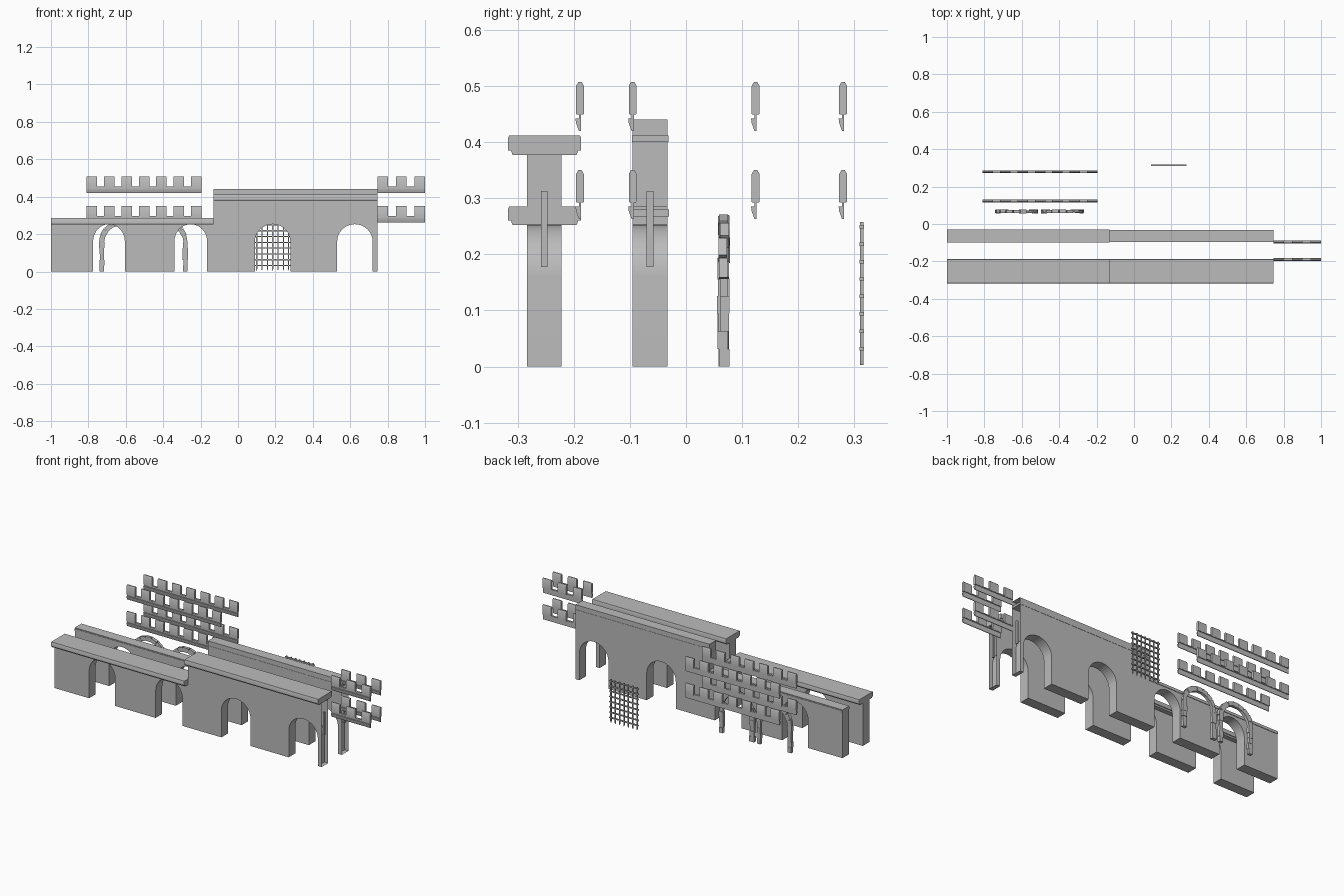
import bpy, bmesh, math, random
from mathutils import Vector

random.seed(3)
if "Cube" in bpy.data.objects:
    bpy.data.objects.remove(bpy.data.objects["Cube"])

stone = bpy.data.materials.new("grey_stone")
stone.use_nodes = True
GREY = (0.5, 0.5, 0.5, 1)
stone.diffuse_color = GREY
stone.node_tree.nodes["Principled BSDF"].inputs["Base Color"].default_value = GREY


def finish(name, bm):
    bmesh.ops.recalc_face_normals(bm, faces=bm.faces)
    mesh = bpy.data.meshes.new(name)
    bm.to_mesh(mesh)
    bm.free()
    mesh.materials.append(stone)
    mesh.shade_smooth()
    mesh.set_sharp_from_angle(angle=math.radians(30))
    obj = bpy.data.objects.new(name, mesh)
    bpy.context.collection.objects.link(obj)
    return obj


def add_prism(bm, points, axis, a, b):
    """Extrude a flat outline from a to b along the x or y axis."""
    place = (lambda p, t: (t, p[0], p[1])) if axis == "x" else (lambda p, t: (p[0], t, p[1]))
    first = [bm.verts.new(place(p, a)) for p in points]
    last = [bm.verts.new(place(p, b)) for p in points]
    bm.faces.new(first)
    bm.faces.new(last[::-1])
    n = len(points)
    for i in range(n):
        j = (i + 1) % n
        bm.faces.new((first[i], last[i], last[j], first[j]))


def add_box(bm, x0, x1, y0, y1, z0, z1):
    add_prism(bm, [(x0, z0), (x1, z0), (x1, z1), (x0, z1)], "y", y0, y1)


LEFT, STEP, RIGHT = -1.0, -0.13, 0.745
ARCHES = [(-0.775, -0.605), (-0.34, -0.165), (0.09, 0.28), (0.53, 0.72)]
SPRING, CROWN = 0.16, 0.253


# Arcaded wall with a low and a tall run, hollow at its right end
def arcade_wall(name, y0, y1, low, tall):
    outline = [(LEFT, 0)]
    for a, b in ARCHES:
        outline.append((a, 0))
        for i in range(17):
            t = math.pi * (1 - i / 16)
            outline.append(((a + b) / 2 + (b - a) / 2 * math.cos(t),
                            SPRING + (CROWN - SPRING) * math.sin(t)))
        outline.append((b, 0))
    outline += [(RIGHT, 0), (RIGHT, tall), (STEP, tall), (STEP, low), (LEFT, low)]
    bm = bmesh.new()
    add_prism(bm, outline, "y", y0, y1)
    open_end = [f for f in bm.faces if all(abs(v.co.x - RIGHT) < 1e-4 for v in f.verts)]
    bmesh.ops.delete(bm, geom=open_end, context="FACES_ONLY")
    finish(name, bm)
    # slim upright plate inside the open end
    bm = bmesh.new()
    mid = (y0 + y1) / 2
    add_box(bm, RIGHT - 0.01, RIGHT, mid - 0.006, mid + 0.006, 0.177, 0.313)
    finish(name + "_end_plate", bm)


arcade_wall("front_wall", -0.283, -0.222, 0.255, 0.38)
arcade_wall("back_wall", -0.095, -0.033, 0.285, 0.44)


# Overhanging cornices on the front wall
def cornice(name, x0, x1, z0, z1):
    step = z0 + 0.008
    half = [(0.057, z0), (0.06, step), (0.065, step), (0.065, z1 - 0.004), (0.063, z1)]
    profile = half + [(-y, z) for y, z in reversed(half)]
    bm = bmesh.new()
    add_prism(bm, [(y - 0.252, z) for y, z in profile], "x", x0, x1)
    finish(name, bm)


cornice("low_cornice", LEFT, STEP, 0.252, 0.285)
cornice("tall_cornice", STEP, RIGHT, 0.377, 0.412)

# Shallow string courses on the back wall
bm = bmesh.new()
add_box(bm, LEFT, STEP, -0.098, -0.03, 0.267, 0.28)
add_box(bm, STEP, RIGHT, -0.0965, -0.0315, 0.4, 0.412)
finish("string_courses", bm)


# Battlement with gabled merlons on a sill and a sloping ledge
def battlement(name, x0, x1, y, z, count):
    width = 0.056
    pitch = (x1 - x0 - width) / (count - 1)
    merlon = [(-0.007, 0.03), (0.007, 0.03), (0.007, 0.08), (0.003, 0.087),
              (-0.003, 0.087), (-0.007, 0.08)]
    ledge = [(-0.008, 0.022), (-0.007, 0.014), (-0.002, 0), (0.002, 0), (0.002, 0.022)]
    bm = bmesh.new()
    for i in range(count):
        start = x0 + pitch * i
        add_prism(bm, [(y + p, z + q) for p, q in merlon], "x", start, start + width)
    add_box(bm, x0, x1, y - 0.006, y + 0.006, z + 0.029, z + 0.035)
    add_box(bm, x0, x1, y - 0.002, y + 0.002, z + 0.02, z + 0.03)
    add_prism(bm, [(y + p, z + q) for p, q in ledge], "x", x0, x1)
    finish(name, bm)


for level, z in (("lower", 0.263), ("upper", 0.42)):
    for side, y in (("front", -0.189), ("back", -0.095)):
        battlement(f"{level}_short_battlement_{side}", RIGHT, 1.0, y, z, 3)
    for side, y in (("front", 0.124), ("back", 0.28)):
        battlement(f"{level}_long_battlement_{side}", -0.81, -0.195, y, z, 7)


# Free-standing arch of rough stones
def stone_arch(name, cx):
    radius, centre_z = 0.1, 0.157
    bm = bmesh.new()

    def block(mid, along, length):
        out = Vector((along.z, 0, -along.x))
        w = 0.0125 + random.uniform(-0.002, 0.003)
        d = 0.007 + random.uniform(0, 0.003)
        pts = [mid + along * length / 2 * s + out * w * t
               for s, t in ((-1, -1), (1, -1), (1, 1), (-1, 1))]
        y = 0.067 + random.uniform(-0.002, 0.002)
        add_prism(bm, [(p.x, p.z) for p in pts], "y", y - d, y + d)

    rows = 5
    height = centre_z / rows
    for side in (-1, 1):
        for i in range(rows):
            block(Vector((cx + side * radius, 0, height * (i + 0.5))), Vector((0, 0, 1)), height)
    stones = 9
    for i in range(stones):
        t = math.pi * (i + 0.5) / stones
        block(Vector((cx + radius * math.cos(t), 0, centre_z + radius * math.sin(t))),
              Vector((-math.sin(t), 0, math.cos(t))), math.pi * radius / stones)
    finish(name, bm)


stone_arch("stone_arch_right", -0.628)
stone_arch("stone_arch_left", -0.382)

# Gate grille with pointed uprights
bm = bmesh.new()
y, r = 0.313, 0.003
for i in range(7):
    x = 0.1 + 0.0285 * i
    add_prism(bm, [(x, 0.003), (x + r, 0.013), (x + r, 0.258), (x - r, 0.258), (x - r, 0.013)],
              "y", y - r, y + r)
for i in range(8):
    z = 0.032 + 0.031 * i
    add_box(bm, 0.09, 0.28, y - 0.004, y + 0.004, z - r, z + r)
finish("gate_grille", bm)
